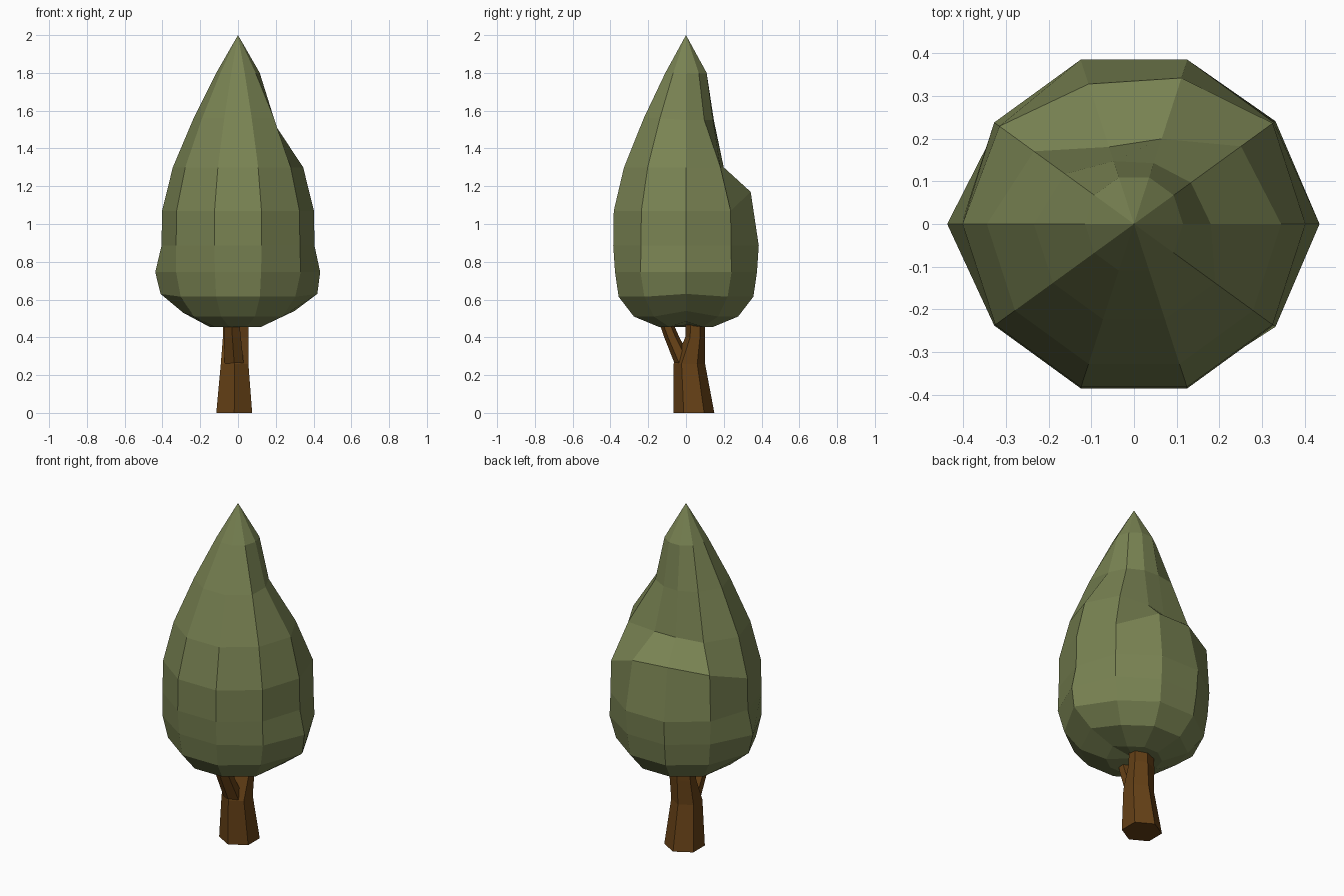
import bpy, bmesh
from math import sin, cos, pi

if "Cube" in bpy.data.objects:
    bpy.data.objects.remove(bpy.data.objects["Cube"])


def material(name, rgb):
    m = bpy.data.materials.new(name)
    m.diffuse_color = (*rgb, 1)
    m.use_nodes = True
    m.node_tree.nodes["Principled BSDF"].inputs["Base Color"].default_value = m.diffuse_color
    return m


def loft(name, rings, mat, bottom=None, top=None):
    """Skin equal-length rings; each end closes to a point or a flat cap."""
    bm = bmesh.new()
    loops = [[bm.verts.new(p) for p in r] for r in rings]
    n = len(loops[0])
    for a, b in zip(loops, loops[1:]):
        for i in range(n):
            j = (i + 1) % n
            bm.faces.new((a[i], a[j], b[j], b[i]))
    for loop, tip in ((loops[0], bottom), (loops[-1], top)):
        if tip:
            v = bm.verts.new(tip)
            for i in range(n):
                bm.faces.new((loop[i], loop[(i + 1) % n], v))
        else:
            bm.faces.new(loop)
    bmesh.ops.recalc_face_normals(bm, faces=bm.faces)
    me = bpy.data.meshes.new(name)
    bm.to_mesh(me)
    bm.free()
    me.materials.append(mat)
    ob = bpy.data.objects.new(name, me)
    bpy.context.collection.objects.link(ob)
    return ob


def hexagon(x, y, z, rx, ry):
    return [(x + rx * cos(pi / 2 + k * pi / 3) / 0.866,
             y + ry * sin(pi / 2 + k * pi / 3), z) for k in range(6)]


leaf = material("leaf_green", (0.19, 0.225, 0.085))
bark = material("bark_brown", (0.13, 0.052, 0.008))

# Foliage: ten-sided teardrop (height, radius)
profile = [(0.455, 0.15), (0.51, 0.29), (0.615, 0.375), (0.745, 0.395),
           (0.885, 0.405), (1.07, 0.402), (1.30, 0.345), (1.56, 0.235), (1.80, 0.115)]
# Irregular corners: (ring, side) -> (height, radius)
changes = {
    (0, 0): (0.485, 0.15), (1, 0): (0.54, 0.30), (1, 5): (0.53, 0.29),
    (2, 0): (0.63, 0.42), (2, 5): (0.63, 0.41),
    (3, 0): (0.745, 0.435), (3, 5): (0.745, 0.438),
    (3, 1): (0.745, 0.41), (3, 9): (0.745, 0.41), (3, 6): (0.745, 0.405),
    # ledge at the back
    (5, 2): (1.17, 0.36), (5, 3): (1.18, 0.345), (5, 4): (1.15, 0.39),
    (6, 1): (1.30, 0.31), (6, 2): (1.30, 0.21), (6, 3): (1.29, 0.19), (6, 4): (1.30, 0.29),
    # slimmer neck above it
    (7, 0): (1.55, 0.18), (7, 1): (1.55, 0.165), (7, 2): (1.55, 0.15),
    (7, 3): (1.55, 0.155), (7, 4): (1.56, 0.20),
}
rings = []
for i, base in enumerate(profile):
    ring = []
    for k in range(10):
        z, r = changes.get((i, k), base)
        a = k * pi / 5
        ring.append((r * cos(a), r * sin(a), z))
    rings.append(ring)
loft("foliage", rings, leaf, bottom=(0, 0, 0.465), top=(0, 0, 2))

# Trunk: six-sided, leaning slightly forward
loft("trunk", [hexagon(-0.02, 0.042, 0, 0.095, 0.108),
               hexagon(-0.018, 0.018, 0.26, 0.073, 0.083),
               hexagon(-0.012, 0.048, 0.40, 0.068, 0.052),
               hexagon(-0.010, 0.050, 0.52, 0.066, 0.050)], bark)

# Short forked branch towards the front
loft("branch", [hexagon(-0.02, -0.01, 0.26, 0.05, 0.05),
                hexagon(-0.03, -0.075, 0.40, 0.045, 0.04),
                hexagon(-0.035, -0.115, 0.50, 0.04, 0.035)], bark)
